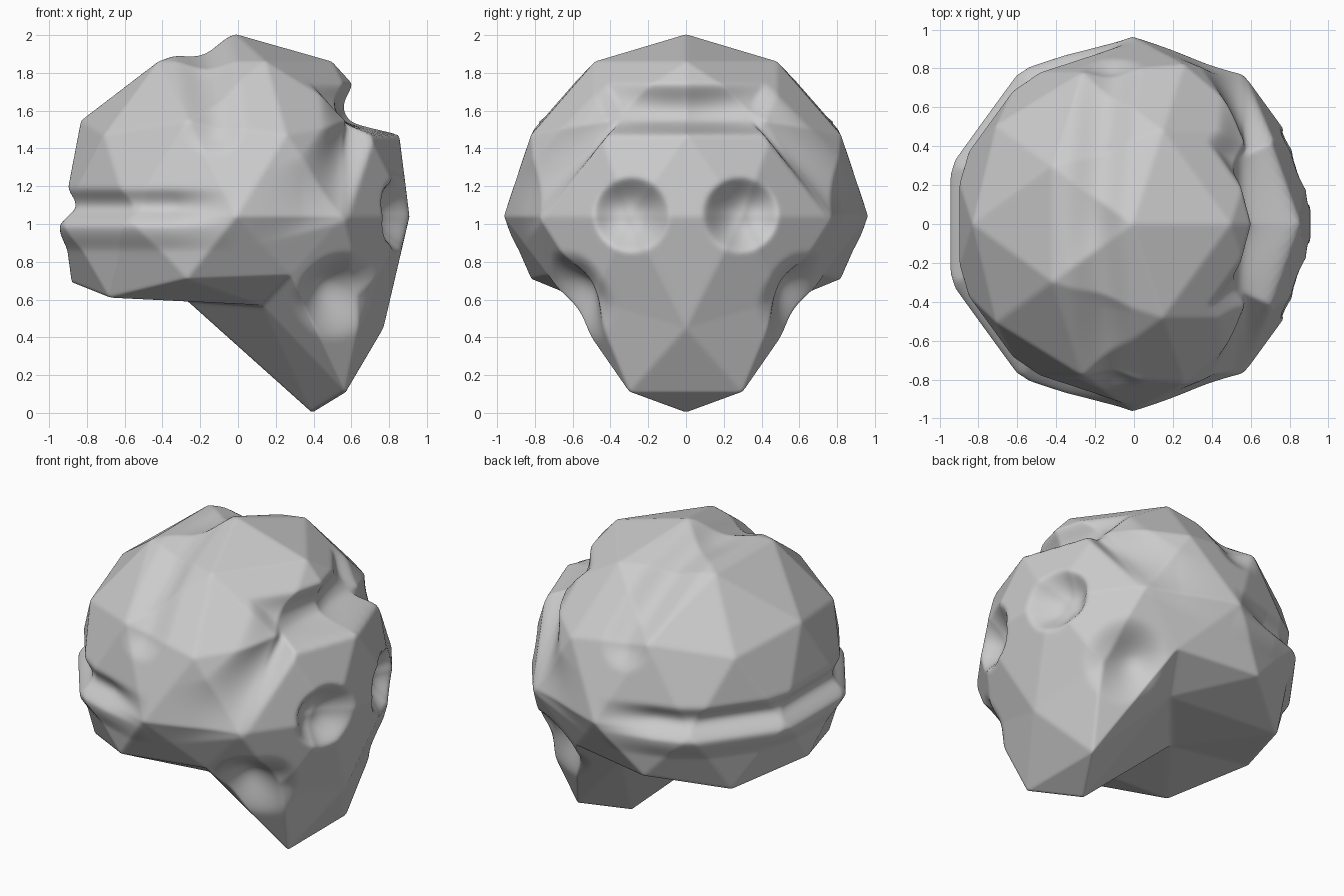
import bpy
import bmesh
import math
from mathutils import Vector

if "Cube" in bpy.data.objects:
    bpy.data.objects.remove(bpy.data.objects["Cube"])

CENTRE = Vector((-0.01, 0, 1.04))
RADIUS = 0.965

stone = bpy.data.materials.new("grey clay")
stone.use_nodes = True
GREY = (0.6, 0.6, 0.6, 1)
stone.diffuse_color = GREY
stone.node_tree.nodes["Principled BSDF"].inputs["Base Color"].default_value = GREY


def bump(t, power=2):
    """Smooth falloff, 1 at the middle and 0 at distance 1."""
    return max(0.0, 1 - t * t) ** power


def segment_distance(p, a, b):
    ab = b - a
    k = max(0, min(1, (p - a).dot(ab) / ab.length_squared))
    return (p - a - ab * k).length


# Coarse faceted head
bm = bmesh.new()
bmesh.ops.create_icosphere(bm, subdivisions=2, radius=1)

# Pull the lower corners into a flat skull base and a forward jaw
pulls = [
    ((-.89, 0, -.45), (-.88, 0, .69)),      # back of skull
    ((-.69, .50, -.53), (-.68, .50, .61)),
    ((-.28, .85, -.45), (-.27, .82, .71)),
    ((.26, .81, -.53), (.28, .73, .73)),    # jaw hinge
    ((-.16, .50, -.85), (.13, .48, .57)),
    ((-.53, 0, -.85), (-.28, 0, .60)),      # skull base
    ((0, 0, -1), (.39, 0, 0)),              # chin
    ((.43, .31, -.85), (.57, .30, .11)),
    ((.85, 0, -.53), (.77, 0, .45)),        # mouth
    ((.72, .53, -.45), (.67, .50, .60)),
]
for v in bm.verts:
    unit = v.co.copy()
    v.co = CENTRE + unit * RADIUS
    side = -1 if unit.y < 0 else 1
    for old, new in pulls:
        if (Vector((unit.x, abs(unit.y), unit.z)) - Vector(old)).length < 0.1:
            v.co = Vector((new[0], new[1] * side, new[2]))

# Dense flat subdivision for the sculpted dents
bmesh.ops.subdivide_edges(bm, edges=bm.edges[:], cuts=31, use_grid_fill=True)

coronal = [Vector(p) for p in ((-.2, 0, 1.93), (-.16, .45, 1.8), (-.12, .75, 1.5))]


def sculpt(co):
    p = Vector((co.x, abs(co.y), co.z))
    out = (p - CENTRE).normalized()
    flat = Vector((out.x, out.y, 0)).normalized()
    move = Vector()
    # Brow groove with a sharp shelf below, bending down past the temples
    if p.x > 0.05 and p.z > 0.9:
        past = max(0, p.y - 0.42)
        u = p.z - (1.55 - 1.0 * past)
        width = 0.2 if u > 0 else 0.08 + 0.35 * past
        depth = 0.19 * bump(min(1, p.y / 0.95), 1.5)
        move -= flat * depth * bump(u / width, 1.5) * min(1, (p.x - 0.05) / 0.3)
    # Eye sockets
    if p.x > 0.4:
        d = math.hypot(p.y - 0.29, p.z - 1.05)
        move.x -= 0.17 * bump(d / 0.2, 1.3)
    # Cheek hollows
    d = (p - Vector((.54, .58, .62))).length
    move -= out * 0.12 * bump(d / 0.27)
    # Groove over the crown
    d = min(segment_distance(p, a, b) for a, b in zip(coronal, coronal[1:]))
    move -= out * 0.05 * bump(d / 0.18)
    # Groove and ridge around the back
    if p.x < 0:
        fade = min(1, -p.x / 0.35)
        move += flat * fade * (0.025 * bump((p.z - .97) / .12)
                               - 0.06 * bump((p.z - 1.09) / .11))
    move.y *= -1 if co.y < 0 else 1
    return move


moves = [sculpt(v.co) for v in bm.verts]
for v, m in zip(bm.verts, moves):
    v.co += m
bmesh.ops.smooth_vert(bm, verts=bm.verts[:], factor=0.5,
                      use_axis_x=True, use_axis_y=True, use_axis_z=True)
bmesh.ops.recalc_face_normals(bm, faces=bm.faces[:])

mesh = bpy.data.meshes.new("skull")
bm.to_mesh(mesh)
bm.free()
skull = bpy.data.objects.new("skull", mesh)
bpy.context.collection.objects.link(skull)
mesh.materials.append(stone)
for poly in mesh.polygons:
    poly.use_smooth = True
